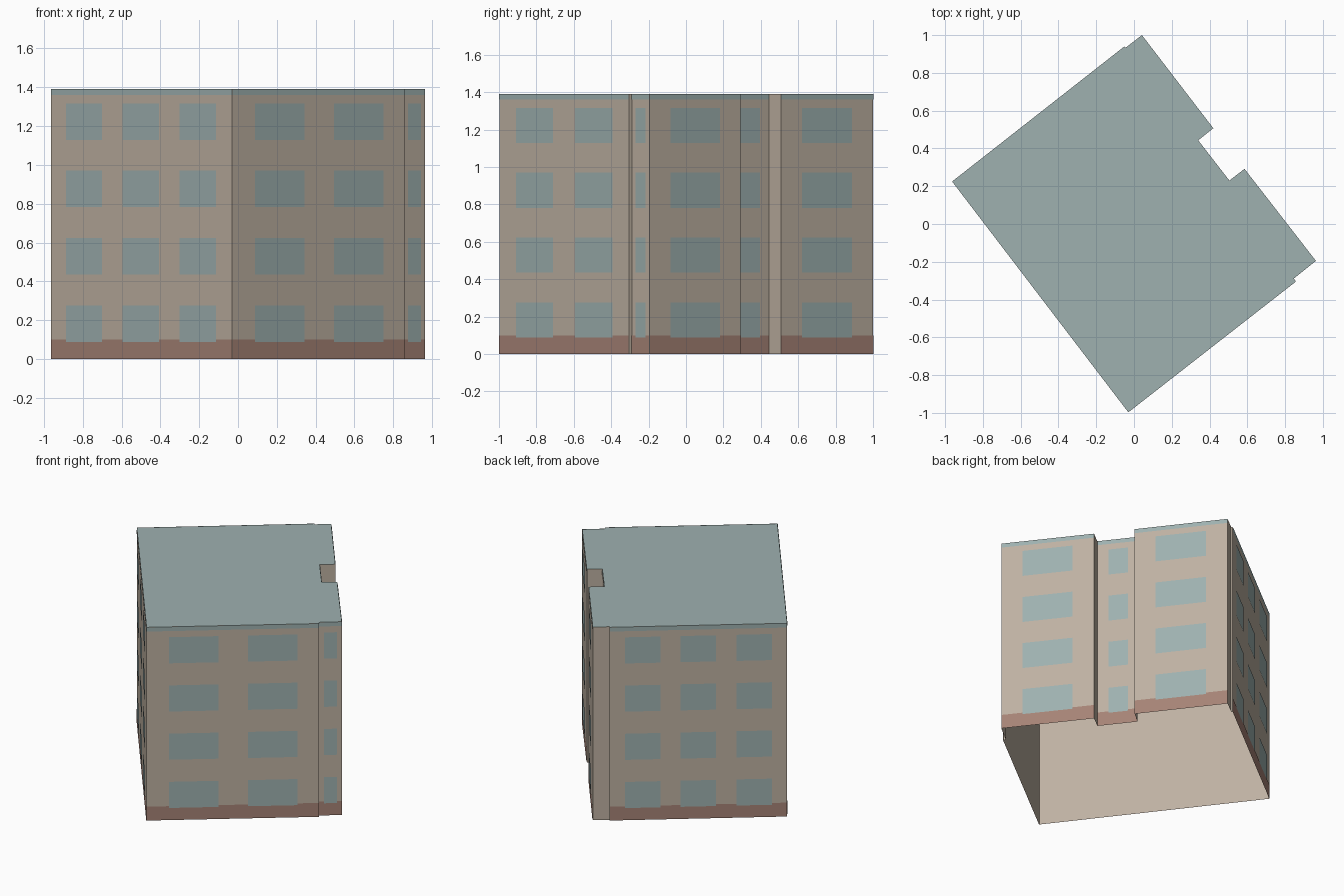
import bpy
import bmesh
from mathutils import Vector

cube = bpy.data.objects.get("Cube")
if cube:
    bpy.data.objects.remove(cube, do_unlink=True)

HEIGHT = 1.39


def material(name, rgb):
    mat = bpy.data.materials.new(name)
    mat.use_nodes = True
    mat.diffuse_color = (*rgb, 1)
    mat.node_tree.nodes["Principled BSDF"].inputs["Base Color"].default_value = (*rgb, 1)
    return mat


wall_tan = material("wall tan", (0.515, 0.44, 0.36))
blue_grey = material("glass and roof blue grey", (0.342, 0.44, 0.434))
brick_brown = material("plinth brown", (0.381, 0.227, 0.181))


def add_object(name, bm, mats):
    mesh = bpy.data.meshes.new(name)
    bm.to_mesh(mesh)
    bm.free()
    for mat in mats:
        mesh.materials.append(mat)
    obj = bpy.data.objects.new(name, mesh)
    bpy.context.collection.objects.link(obj)
    return obj


# Footprint, counter-clockwise from the front corner
footprint = [Vector(p) for p in (
    (-0.03, -0.997), (0.857, -0.305), (0.846, -0.289), (0.963, -0.195),
    (0.585, 0.292), (0.505, 0.23), (0.34, 0.443), (0.42, 0.507),
    (0.042, 1.0), (-0.045, 0.933), (-0.051, 0.94), (-0.963, 0.225))]

# Window spans along each decorated wall, as fractions of its length
three_bays = ((0.085, 0.285), (0.398, 0.6), (0.713, 0.915))
wide_bay = ((0.225, 0.768),)
wall_windows = {
    0: ((0.13, 0.418), (0.588, 0.876)),
    2: ((0.23, 0.8),),
    3: wide_bay,
    5: ((0.28, 0.765),),
    7: wide_bay,
    10: three_bays,
    11: three_bays,
}

# Shell: walls and roof, open underneath
bm = bmesh.new()
low = [bm.verts.new((*p, 0)) for p in footprint]
high = [bm.verts.new((*p, HEIGHT)) for p in footprint]
count = len(footprint)
for i in range(count):
    j = (i + 1) % count
    bm.faces.new((low[i], low[j], high[j], high[i]))
bm.faces.new(high).material_index = 1
add_object("walls_and_roof", bm, [wall_tan, blue_grey])


def plate(bm, wall, span, z0, z1, offset):
    """Thin panel laid just outside one wall."""
    a, b = footprint[wall], footprint[(wall + 1) % count]
    along = (b - a).normalized()
    out = Vector((along.y, -along.x)) * offset
    p, q = (a.lerp(b, t) + out for t in span)
    corners = ((*p, z0), (*q, z0), (*q, z1), (*p, z1))
    bm.faces.new([bm.verts.new(c) for c in corners])


# Plinth, roof band and four storeys of windows
plinth, band, windows = bmesh.new(), bmesh.new(), bmesh.new()
for wall, spans in wall_windows.items():
    plate(plinth, wall, (0, 1), 0, 0.1, 0.002)
    plate(band, wall, (0, 1), HEIGHT - 0.03, HEIGHT, 0.002)
    for floor in range(4):
        sill = 0.088 + floor * 0.347
        for span in spans:
            plate(windows, wall, span, sill, sill + 0.188, 0.004)
add_object("plinth", plinth, [brick_brown])
add_object("roof_band", band, [blue_grey])
add_object("windows", windows, [blue_grey])
